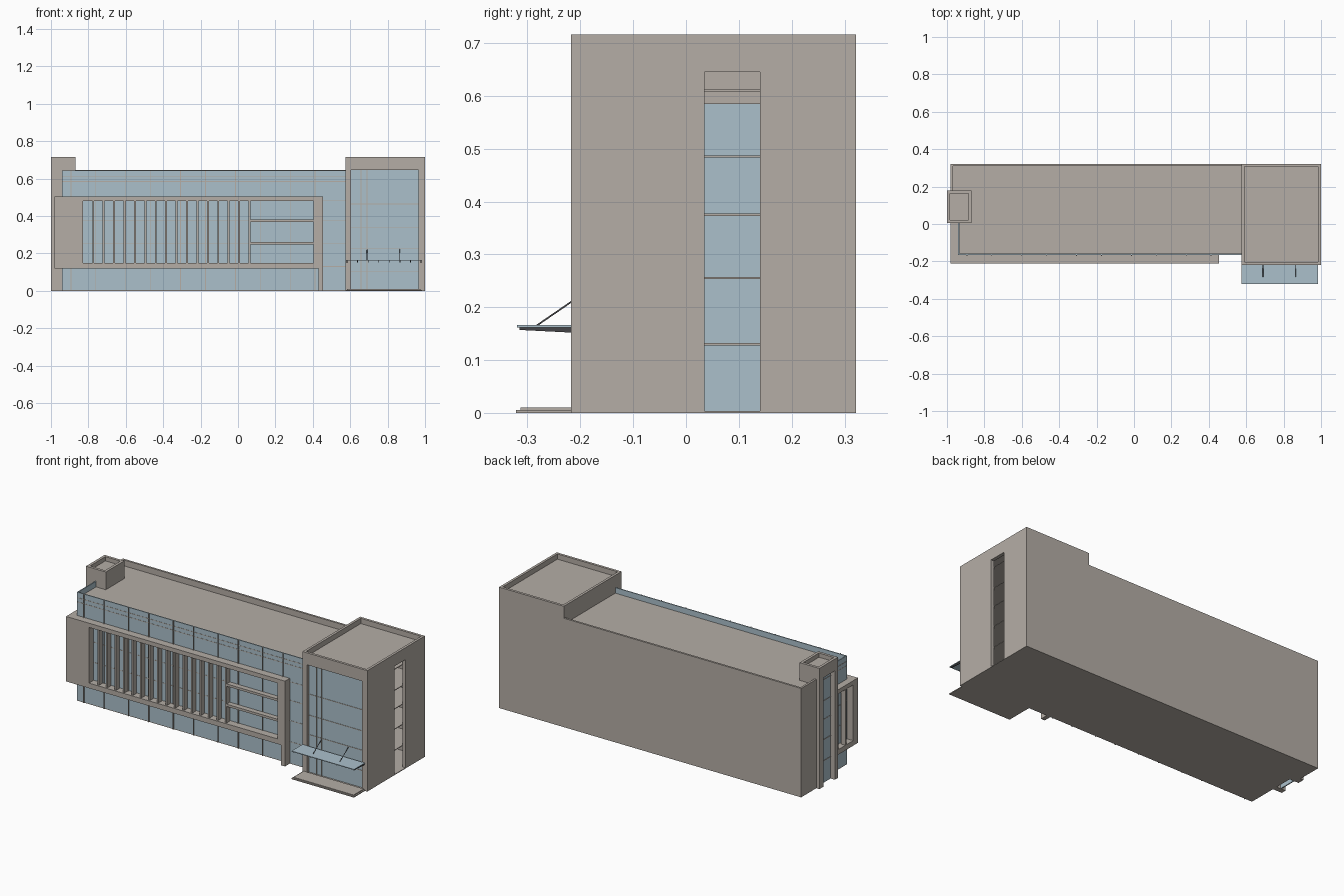
import bpy, bmesh
from mathutils import Vector

if "Cube" in bpy.data.objects:
    bpy.data.objects.remove(bpy.data.objects["Cube"])


def material(name, rgb):
    m = bpy.data.materials.new(name)
    m.diffuse_color = (*rgb, 1)
    m.use_nodes = True
    m.node_tree.nodes["Principled BSDF"].inputs["Base Color"].default_value = m.diffuse_color
    return m


WALL = material("warm_grey_wall", (0.46, 0.42, 0.38))
GLASS = material("pale_blue_glass", (0.41, 0.53, 0.60))
METAL = material("dark_metal", (0.06, 0.06, 0.065))


def boxes(name, mat, items):
    """One object from boxes given as (x0, x1, y0, y1, z0, z1)."""
    bm = bmesh.new()
    for x0, x1, y0, y1, z0, z1 in items:
        vs = bmesh.ops.create_cube(bm, size=1)["verts"]
        for v in vs:
            v.co = Vector((x1 if v.co.x > 0 else x0,
                           y1 if v.co.y > 0 else y0,
                           z1 if v.co.z > 0 else z0))
    me = bpy.data.meshes.new(name)
    bm.to_mesh(me)
    bm.free()
    me.materials.append(mat)
    ob = bpy.data.objects.new(name, me)
    bpy.context.collection.objects.link(ob)
    return ob


def ring(x0, x1, y0, y1, z0, z1, t):
    """Four parapet walls of thickness t."""
    return [(x0, x1, y0, y0 + t, z0, z1), (x0, x1, y1 - t, y1, z0, z1),
            (x0, x0 + t, y0 + t, y1 - t, z0, z1), (x1 - t, x1, y0 + t, y1 - t, z0, z1)]


FLOORS = (0.13, 0.255, 0.375, 0.485)
BACK, GLASS_Y, FRAME_Y, TOWER_Y = 0.322, -0.165, -0.21, -0.218
TX = 0.575            # left side of the tower
SLIT = (0.035, 0.14)  # tall side openings

# main block: base, back wall, left wall, roof
boxes("main_base", WALL, [(-0.98, TX, 0.18, BACK, 0, 0.004),
                          (-0.94, TX, GLASS_Y, 0.18, 0, 0.004)])
boxes("main_walls", WALL, [(-0.98, TX, BACK - 0.012, BACK, 0, 0.645),
                           (-0.98, -0.968, 0.18, BACK - 0.012, 0, 0.645)])
boxes("main_roof", WALL, [(-0.968, TX, 0.18, BACK - 0.012, 0.585, 0.61),
                          (-0.935, TX, GLASS_Y + 0.006, 0.18, 0.585, 0.61)])
boxes("floor_slabs", WALL, [(-0.935, 0.98, GLASS_Y + 0.006, BACK - 0.012, z - 0.002, z + 0.002)
                            for z in FLOORS])

# curtain wall with a return on the left side
boxes("main_glass", GLASS, [(-0.94, TX, GLASS_Y, GLASS_Y + 0.006, 0, 0.643),
                            (-0.94, -0.934, GLASS_Y + 0.006, 0.005, 0, 0.643)])
mull = []
for k in range(6):
    for start in (-0.893, -0.76):
        x = start + 0.293 * k
        if x < TX - 0.01:
            mull.append((x - 0.002, x + 0.002, GLASS_Y - 0.006, GLASS_Y, 0, 0.643))
for z in FLOORS + (0.585, 0.61):
    mull.append((-0.94, TX, GLASS_Y - 0.001, GLASS_Y, z - 0.002, z + 0.002))
    mull.append((-0.941, -0.94, GLASS_Y, 0.005, z - 0.002, z + 0.002))
boxes("main_mullions", WALL, mull)

# projecting frame, wrapping round the left corner
boxes("front_frame", WALL, [
    (-0.98, 0.455, FRAME_Y, GLASS_Y, 0.48, 0.505),
    (-0.98, 0.455, FRAME_Y, GLASS_Y, 0.12, 0.15),
    (-0.98, -0.83, FRAME_Y, GLASS_Y, 0.15, 0.48),
    (0.405, 0.455, FRAME_Y, GLASS_Y, 0.15, 0.48),
    (0.43, 0.455, FRAME_Y, GLASS_Y, 0, 0.12)])
boxes("side_frame", WALL, [
    (-0.98, -0.94, GLASS_Y, 0.005, 0.48, 0.505),
    (-0.98, -0.94, GLASS_Y, 0.005, 0.12, 0.15),
    (-0.98, -0.94, -0.03, 0.005, 0.15, 0.48),
    (-0.98, -0.95, -0.103, -0.093, 0.15, 0.48)])

# sun fins and the horizontal bars beside them
boxes("sun_fins", WALL, [(x - 0.005, x + 0.005, FRAME_Y + 0.008, GLASS_Y - 0.006, 0.15, 0.48)
                         for x in (-0.774 + 0.0557 * i for i in range(16))])
boxes("sun_bars", WALL, [(0.066, 0.405, FRAME_Y + 0.008, GLASS_Y - 0.006, z - 0.007, z + 0.007)
                         for z in (0.255, 0.375)])

# left stair shaft with a tall glazed slit
boxes("shaft_walls", WALL, [
    (-1, -0.935, 0.005, SLIT[0], 0, 0.645), (-1, -0.935, SLIT[1], 0.18, 0, 0.645),
    (-1, -0.935, 0.005, 0.18, 0.645, 0.69), (-0.935, -0.87, 0.005, 0.18, 0.61, 0.69)])
boxes("shaft_parapet", WALL, ring(-1, -0.87, 0.005, 0.18, 0.69, 0.715, 0.016))
boxes("shaft_glass", GLASS, [(-0.972, -0.966, SLIT[0], SLIT[1], 0, 0.645)])
boxes("shaft_mullions", WALL, [(-0.974, -0.972, SLIT[0], SLIT[1], z - 0.002, z + 0.002)
                               for z in FLOORS + (0.61,)])

# right tower: hollow shell, slit in its right wall
W = 0.98
boxes("tower_walls", WALL, [
    (TX, 1, TOWER_Y, BACK, 0, 0.004),
    (TX, W, BACK - 0.012, BACK, 0.004, 0.685),
    (W, 1, TOWER_Y, SLIT[0], 0.004, 0.645), (W, 1, SLIT[1], BACK, 0.004, 0.645),
    (W, 1, TOWER_Y, BACK, 0.645, 0.685),
    (TX, 0.59, GLASS_Y, BACK - 0.012, 0.585, 0.685),
    (TX, 0.605, TOWER_Y, GLASS_Y, 0.004, 0.645),
    (0.965, W, TOWER_Y, GLASS_Y, 0.004, 0.645),
    (TX, W, TOWER_Y, GLASS_Y, 0.645, 0.685),
    (0.59, W, GLASS_Y, BACK - 0.012, 0.675, 0.685)])
boxes("tower_parapet", WALL, ring(TX, 1, TOWER_Y, BACK, 0.685, 0.716, 0.015))
boxes("tower_top_slab", WALL, [(0.59, W, GLASS_Y, BACK - 0.012, 0.608, 0.612)])
TG = -0.2
boxes("tower_glass", GLASS, [(0.605, 0.965, TG, TG + 0.006, 0.004, 0.645)])
boxes("tower_mullions", WALL,
      [(x - 0.002, x + 0.002, TG - 0.005, TG, 0.004, 0.645) for x in (0.657, 0.69)] +
      [(0.605, 0.965, TG - 0.002, TG, z - 0.002, z + 0.002) for z in (0.105, 0.225, 0.34, 0.465)])

# entrance steps
boxes("entrance_steps", WALL, [(TX, 0.985, -0.322, TOWER_Y, 0, 0.005),
                               (0.583, 0.977, -0.313, TOWER_Y, 0.005, 0.01)])

# glass canopy with tapered ribs below and tie rods above
boxes("canopy_glass", GLASS, [(TX, 0.985, -0.32, TOWER_Y, 0.162, 0.166)])
ribs = boxes("canopy_ribs", METAL, [(x - 0.002, x + 0.002, -0.315, TOWER_Y, 0.152, 0.162)
                                    for x in (0.583 + 0.0565 * i for i in range(8))])
for v in ribs.data.vertices:
    if v.co.y < -0.3 and v.co.z < 0.16:
        v.co.z = 0.157
for i, x in enumerate((0.69, 0.865)):
    cu = bpy.data.curves.new(f"tie_rod_{i + 1}", "CURVE")
    cu.dimensions = "3D"
    cu.bevel_depth = 0.0018
    cu.bevel_resolution = 1
    cu.use_fill_caps = True
    sp = cu.splines.new("POLY")
    sp.points.add(1)
    sp.points[0].co = (x, -0.283, 0.165, 1)
    sp.points[1].co = (x, TG, 0.222, 1)
    cu.materials.append(METAL)
    bpy.context.collection.objects.link(bpy.data.objects.new(cu.name, cu))
